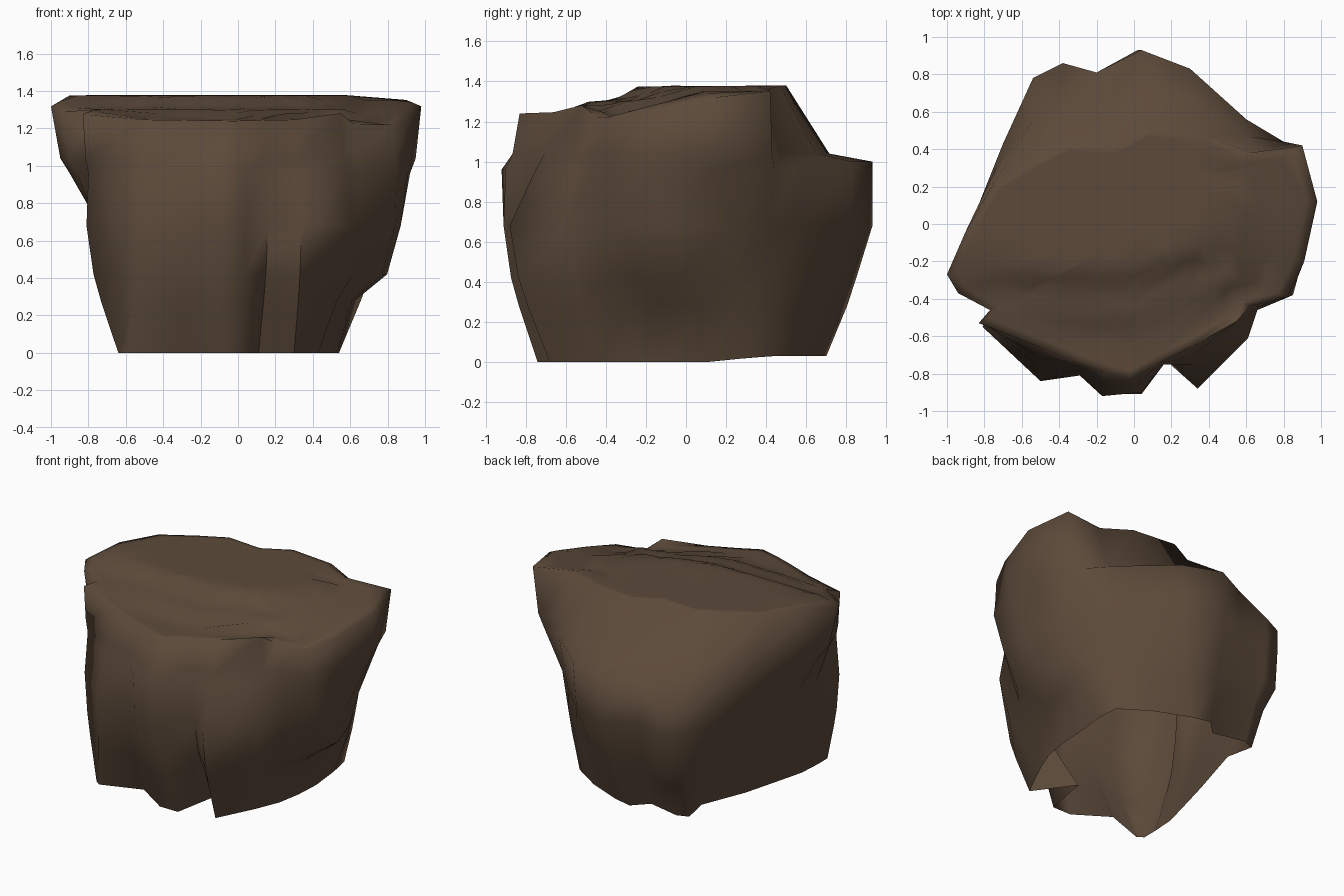
import bpy, bmesh, math

if "Cube" in bpy.data.objects:
    bpy.data.objects.remove(bpy.data.objects["Cube"])

# Rock colour
mat = bpy.data.materials.new("brown stone")
mat.diffuse_color = (0.107, 0.068, 0.042, 1)
mat.use_nodes = True
mat.node_tree.nodes["Principled BSDF"].inputs["Base Color"].default_value = mat.diffuse_color

# Plan outlines, all starting at the front left corner and running anticlockwise
FOOT = [(-.64, -.66), (-.6, -.69), (-.32, -.59), (-.09, -.74), (.05, -.74), (.11, -.42),
        (.3, -.68), (.43, -.42), (.5, -.25), (.53, -.08), (.54, .1), (.54, .3),
        (.52, .44), (.32, .57), (.08, .67), (-.05, .7), (-.15, .6), (-.38, .65),
        (-.46, .62), (-.42, .43), (-.51, .06), (-.58, -.2), (-.63, -.39), (-.64, -.55)]
WAIST = [(-.81, -.55), (-.5, -.84), (-.29, -.81), (-.17, -.91), (.04, -.91), (.16, -.72),
         (.34, -.88), (.61, -.61), (.65, -.45), (.84, -.3), (.87, -.05), (.8, .2),
         (.67, .42), (.5, .6), (.28, .82), (.02, .93), (-.2, .81), (-.38, .86),
         (-.54, .78), (-.64, .45), (-.72, .03), (-.74, -.2), (-.75, -.38), (-.74, -.47)]
SHOULDER = [(-.8, -.53), (-.5, -.77), (-.3, -.78), (-.17, -.92), (.04, -.9), (.16, -.75),
            (.32, -.75), (.58, -.55), (.66, -.46), (.85, -.38), (.91, -.12), (.92, .15),
            (.8, .44), (.6, .56), (.3, .83), (.04, .93), (-.2, .81), (-.38, .86),
            (-.54, .78), (-.7, .43), (-.84, .05), (-.9, -.2), (-.86, -.37), (-.77, -.46)]
RIM = [(-.83, -.53), (-.5, -.66), (-.3, -.74), (-.16, -.79), (-.02, -.83), (.14, -.74),
       (.3, -.66), (.55, -.52), (.62, -.44), (.82, -.39), (.91, -.2), (.98, .12),
       (.9, .42), (.62, .38), (.4, .47), (.08, .5), (-.11, .4), (-.36, .42),
       (-.54, .33), (-.76, .2), (-.9, -.04), (-1, -.27), (-.94, -.37), (-.77, -.46)]
# Stepped height of the top, from front to back
STEPS = [(-.84, 1.24), (-.57, 1.25), (-.49, 1.3), (-.36, 1.305), (-.24, 1.375), (.5, 1.38)]


def top_z(x, y):
    y -= .35 * max(0, x) if y > -.5 else 0  # the upper step swings back on the right
    z = STEPS[0][1]
    for (y0, z0), (y1, z1) in zip(STEPS, STEPS[1:]):
        if y0 <= y <= y1:
            z = z0 + (z1 - z0) * (y - y0) / (y1 - y0)
    return z - (.025 if x > .6 else 0) - .4 * max(0, abs(x) - .9)


def blend(a, b, fac):
    return [(p[0] + (q[0] - p[0]) * fac(p), p[1] + (q[1] - p[1]) * fac(p)) for p, q in zip(a, b)]


def level(outline, z):
    return [(x, y, z) for x, y in outline]


def undercut(p):  # overhanging boulder on the right side
    return p[0] > .49 and p[1] < .2


def low(p):
    return .26 if undercut(p) else .55 if p[1] < -.35 else .45


def mid(p):
    return .78 if undercut(p) or p[1] < -.35 else .92 if p[0] < -.3 and p[1] > .5 else .65


# Stack of rings: open foot, bulging flanks, ledge, rim and stepped top
rings = [[(x, y, .03 * min(1, max(0, (y - .1) / .3))) for x, y in FOOT],
         level(blend(FOOT, WAIST, low), .28),
         level(blend(FOOT, WAIST, mid), .42),
         level(WAIST, .68),
         [(x, y, .85 if x < -.3 and y > .5 else 1.0 if y > .5 else .96) for x, y in SHOULDER],
         level(blend(SHOULDER, RIM, lambda p: .5), 1.04)]
for s in (1, .94, .86, .78, .7, .6, .5, .4, .3, .2, .1):
    ring = [(x * s, (y + .05) * s - .05) for x, y in RIM]
    rings.append([(x, y, top_z(x, y)) for x, y in ring])

bm = bmesh.new()
loops = [[bm.verts.new(p) for p in ring] for ring in rings]
n = len(FOOT)
for lo, hi in zip(loops, loops[1:]):
    for i in range(n):
        j = (i + 1) % n
        bm.faces.new((lo[i], lo[j], hi[j], hi[i]))
tip = bm.verts.new((0, -.05, 1.38))
for i in range(n):
    bm.faces.new((loops[-1][i], loops[-1][(i + 1) % n], tip))

mesh = bpy.data.meshes.new("rock")
bm.to_mesh(mesh)
bm.free()
mesh.materials.append(mat)
rock = bpy.data.objects.new("rock", mesh)
bpy.context.collection.objects.link(rock)

# Soft worn stone with only the deepest creases left hard
bpy.context.view_layer.objects.active = rock
rock.select_set(True)
bpy.ops.object.shade_smooth_by_angle(angle=math.radians(85))
